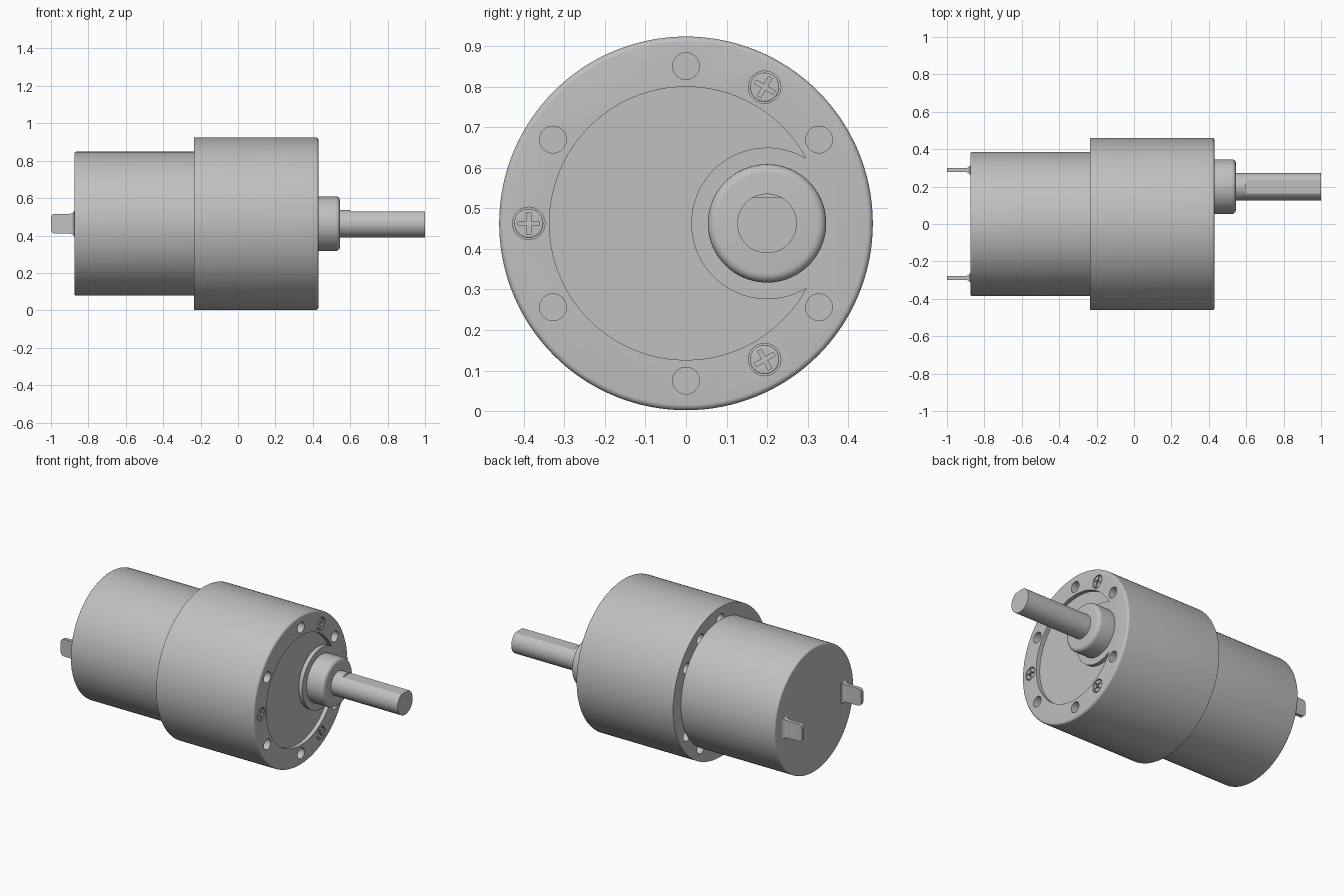
import bpy, bmesh
from math import sin, cos, pi, radians, asin, atan2, sqrt
from mathutils import Matrix

if "Cube" in bpy.data.objects:
    bpy.data.objects.remove(bpy.data.objects["Cube"])

AXIS_Z = 0.463          # height of the motor axis
SHAFT_Y = 0.2           # sideways offset of the output shaft
FRONT, BACK, TAIL = 0.43, -0.235, -0.875
BOLT_R = 0.388

metal = bpy.data.materials.new("grey metal")
metal.use_nodes = True
grey = (0.53, 0.53, 0.53, 1)
metal.diffuse_color = grey
metal.node_tree.nodes["Principled BSDF"].inputs["Base Color"].default_value = grey


def arc(radius, start, end, n, cy=0, cz=0):
    return [(cy + radius * cos(start + (end - start) * i / n),
             cz + radius * sin(start + (end - start) * i / n)) for i in range(n + 1)]


def circle(radius, n, cy=0, cz=0):
    return arc(radius, 0, 2 * pi, n, cy, cz)[:-1]


def loft(bm, sections):
    """Skin a list of (x, outline in y-z) sections and cap both ends."""
    rings = [[bm.verts.new((x, y, z)) for y, z in pts] for x, pts in sections]
    n = len(rings[0])
    for a, b in zip(rings, rings[1:]):
        for i in range(n):
            bm.faces.new((a[i], a[(i + 1) % n], b[(i + 1) % n], b[i]))
    bm.faces.new(rings[0])
    bm.faces.new(rings[-1])


def prism(bm, pts, x0, x1):
    loft(bm, [(x0, pts), (x1, pts)])


def lathe(bm, profile, n, cy=0, cz=0):
    loft(bm, [(x, circle(r, n, cy, cz)) for x, r in profile])


def rounded(x, r, f, toward):
    """Profile points of a rounded rim at x; toward is the outward x direction."""
    pts = [(x - toward * f * (1 - sin(a)), r - f * (1 - cos(a)))
           for a in [i * pi / 10 for i in range(6)]]
    return pts if toward > 0 else pts[::-1]


def finish(bm, name):
    bmesh.ops.recalc_face_normals(bm, faces=bm.faces[:])
    mesh = bpy.data.meshes.new(name)
    bm.to_mesh(mesh)
    bm.free()
    mesh.materials.append(metal)
    ob = bpy.data.objects.new(name, mesh)
    ob.location.z = AXIS_Z
    bpy.context.collection.objects.link(ob)
    return ob


def select(ob):
    bpy.ops.object.select_all(action='DESELECT')
    ob.select_set(True)
    bpy.context.view_layer.objects.active = ob


def smooth(ob):
    select(ob)
    bpy.ops.object.shade_smooth_by_angle(angle=radians(30))


def carve(ob, cutter):
    select(ob)
    mod = ob.modifiers.new("carve", 'BOOLEAN')
    mod.operation, mod.solver, mod.object = 'DIFFERENCE', 'EXACT', cutter
    bpy.ops.object.modifier_apply(modifier=mod.name)
    bpy.data.objects.remove(cutter)


# Bolt circle layout: plain holes and screws
hole_angles = [radians(a) for a in (32.2, 90, 147.8, 212.2, 270, 327.8)]
screw_angles = [radians(a) for a in (60, 180, 300)]

# Gearbox housing with recess, holes and screw pockets
bm = bmesh.new()
lathe(bm, [(BACK, 0.461)] + rounded(FRONT, 0.461, 0.014, 1), 128)
gearbox = finish(bm, "gearbox_housing")

bm = bmesh.new()
big, bite = 0.337, 0.187
cross_y = (big**2 - bite**2 + SHAFT_Y**2) / (2 * SHAFT_Y)
cross_z = sqrt(big**2 - cross_y**2)
a, b = atan2(cross_z, cross_y), atan2(cross_z, cross_y - SHAFT_Y)
crescent = arc(big, a, 2 * pi - a, 90) + arc(bite, 2 * pi - b, b, 60, SHAFT_Y)[1:-1]
prism(bm, crescent, FRONT - 0.025, FRONT + 0.05)
for t in hole_angles:
    prism(bm, circle(0.033, 32, BOLT_R * cos(t), BOLT_R * sin(t)), FRONT - 0.1, FRONT + 0.05)
for t in screw_angles:
    prism(bm, circle(0.040, 32, BOLT_R * cos(t), BOLT_R * sin(t)), FRONT - 0.03, FRONT + 0.05)
for t in hole_angles + screw_angles:
    prism(bm, circle(0.033, 32, BOLT_R * cos(t), BOLT_R * sin(t)), BACK - 0.05, BACK + 0.1)
carve(gearbox, finish(bm, "gearbox_cutter"))
smooth(gearbox)

# Screws with cross slots
for k, t in enumerate(screw_angles):
    cy, cz = BOLT_R * cos(t), BOLT_R * sin(t)
    bm = bmesh.new()
    lathe(bm, [(FRONT - 0.032, 0.036)] + rounded(FRONT - 0.001, 0.036, 0.003, 1), 32, cy, cz)
    screw = finish(bm, f"screw_{k + 1}")
    w, l = 0.005, 0.027
    plus = []
    for q in range(4):
        c, s = cos(t + q * pi / 2), sin(t + q * pi / 2)
        plus += [(cy + u * c - v * s, cz + u * s + v * c)
                 for u, v in ((l, -w), (l, w), (w, w))]
    bm = bmesh.new()
    prism(bm, plus, FRONT - 0.018, FRONT + 0.02)
    carve(screw, finish(bm, "slot_cutter"))
    smooth(screw)

# Motor can
bm = bmesh.new()
lathe(bm, rounded(TAIL, 0.385, 0.01, -1) + [(BACK, 0.385)], 128)
smooth(finish(bm, "motor_can"))

# Boss around the output shaft
bm = bmesh.new()
lathe(bm, [(FRONT - 0.01, 0.146)] + rounded(0.545, 0.146, 0.022, 1), 96, SHAFT_Y)
smooth(finish(bm, "shaft_boss"))

# Output shaft: round root, then a D-shaped length with a flat on top
shaft_r, flat = 0.0735, 0.064
bm = bmesh.new()
prism(bm, circle(shaft_r, 64, SHAFT_Y), 0.53, 0.6)
smooth(finish(bm, "shaft_root"))
bm = bmesh.new()
f = asin(flat / shaft_r)
prism(bm, arc(shaft_r, pi - f, 2 * pi + f, 56, SHAFT_Y), 0.59, 1.0)
smooth(finish(bm, "output_shaft"))

# Terminals with a flared foot and rounded tip: half thickness, half height along x
tip = [(-1 + 0.022 * (1 - cos(i * pi / 10)), 0.011, 0.031 + 0.022 * sin(i * pi / 10))
       for i in range(6)]
foot = [(-0.899, 0.011, 0.053), (-0.889, 0.013, 0.055), (-0.881, 0.018, 0.060),
        (TAIL - 0.001, 0.026, 0.068), (TAIL + 0.01, 0.026, 0.068)]
for name, y in (("left_side_terminal", 0.288), ("right_side_terminal", -0.288)):
    bm = bmesh.new()
    loft(bm, [(x, [(y - h, -v), (y + h, -v), (y + h, v), (y - h, v)]) for x, h, v in tip + foot])
    smooth(finish(bm, name))
